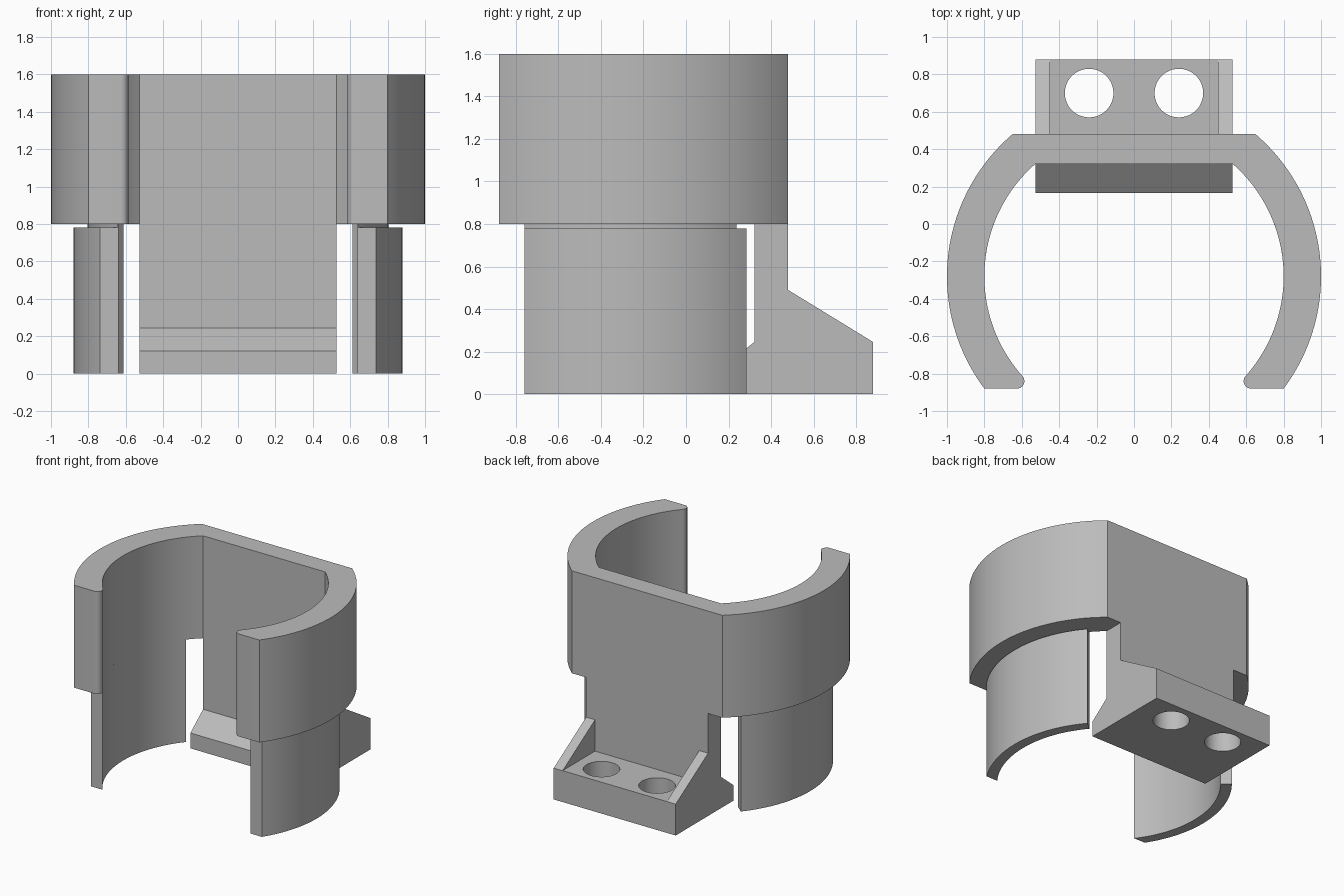
import bpy, bmesh
from math import sin, cos, pi, asin, acos, radians, sqrt
from mathutils import Vector

cube = bpy.data.objects.get("Cube")
if cube:
    bpy.data.objects.remove(cube, do_unlink=True)

grey = bpy.data.materials.new("plain grey")
grey.use_nodes = True
grey.diffuse_color = (0.5, 0.5, 0.5, 1)
grey.node_tree.nodes["Principled BSDF"].inputs["Base Color"].default_value = (0.5, 0.5, 0.5, 1)

CY = -0.28          # centre of the ring in y
R_OUT, R_IN, R_FIN = 1.0, 0.8, 0.88
BACK, FRONT, FIN_FRONT = 0.48, -0.88, -0.76
HALF = 0.527        # half width of the mount
RING_Z, TOP = 0.8, 1.6


def arc(cx, cy, r, a0, a1, n):
    return [(cx + r * cos(a0 + (a1 - a0) * i / n),
             cy + r * sin(a0 + (a1 - a0) * i / n)) for i in range(n + 1)]


def prism(name, points, start, end, axis="z"):
    """Extrude a closed outline along z, or a (y, z) outline along x."""
    place = (lambda p, t: (p[0], p[1], t)) if axis == "z" else (lambda p, t: (t, p[0], p[1]))
    bm = bmesh.new()
    face = bm.faces.new([bm.verts.new(place(p, start)) for p in points])
    out = bmesh.ops.extrude_face_region(bm, geom=[face])
    shift = Vector(place((0, 0), end - start))
    bmesh.ops.translate(bm, vec=shift,
                        verts=[v for v in out["geom"] if isinstance(v, bmesh.types.BMVert)])
    bmesh.ops.recalc_face_normals(bm, faces=bm.faces)
    mesh = bpy.data.meshes.new(name)
    bm.to_mesh(mesh)
    bm.free()
    mesh.materials.append(grey)
    obj = bpy.data.objects.new(name, mesh)
    bpy.context.collection.objects.link(obj)
    return obj


def smooth(obj):
    bpy.ops.object.select_all(action="DESELECT")
    obj.select_set(True)
    bpy.context.view_layer.objects.active = obj
    bpy.ops.object.shade_smooth_by_angle(angle=radians(25))


def height_angle(r, y):
    return asin((y - CY) / r)


# Upper clamp ring: flat back, open front, rounded inner tips
FILLET = 0.04
tip_x = sqrt((R_IN + FILLET) ** 2 - (FRONT + FILLET - CY) ** 2)
tip_angle = height_angle(R_IN + FILLET, FRONT + FILLET)
half = arc(0, CY, R_OUT, height_angle(R_OUT, BACK), height_angle(R_OUT, FRONT), 48)
half += arc(tip_x, FRONT + FILLET, FILLET, -pi / 2, tip_angle - pi, 10)
half += arc(0, CY, R_IN, tip_angle, acos(HALF / R_IN), 48)[1:]
smooth(prism("clamp_ring", half + [(-x, y) for x, y in reversed(half)], RING_Z, TOP))


# Curved fins below the ring, each joined to it by a thin web
def fin_outline(r_in, r_out, side):
    end = radians(40)
    pts = arc(0, CY, r_out, height_angle(r_out, FIN_FRONT), end, 40)
    pts += arc(0, CY, r_in, end, height_angle(r_in, FIN_FRONT), 40)
    return [(side * x, y) for x, y in pts]


for side, label in ((1, "left"), (-1, "right")):
    smooth(prism(label + "_fin", fin_outline(R_IN, R_FIN, side), 0, 0.78))
    smooth(prism(label + "_web", fin_outline(R_IN, R_IN + 0.004, side), 0.78, RING_Z))

# Back plate with foot and sloped toe
mount_profile = [(0.165, 0), (0.88, 0), (0.88, 0.245), (BACK, 0.245),
                 (BACK, RING_Z), (0.322, RING_Z), (0.322, 0.245), (0.165, 0.12)]
mount = prism("mount_plate", mount_profile, -HALF, HALF, "x")

# Screw holes through the foot
for side in (1, -1):
    cutter = prism("hole_cutter", arc(side * 0.24, 0.70, 0.13, 0, 2 * pi, 48)[:-1], -0.1, 0.4)
    cut = mount.modifiers.new("screw_hole", "BOOLEAN")
    cut.operation = "DIFFERENCE"
    cut.solver = "EXACT"
    cut.object = cutter
    bpy.context.view_layer.objects.active = mount
    bpy.ops.object.modifier_apply(modifier=cut.name)
    bpy.data.objects.remove(cutter, do_unlink=True)
smooth(mount)

# Triangular side gussets
for side, label in ((1, "left"), (-1, "right")):
    prism(label + "_gusset", [(BACK, 0.245), (0.88, 0.245), (BACK, 0.49)],
          side * 0.45, side * HALF, "x")
